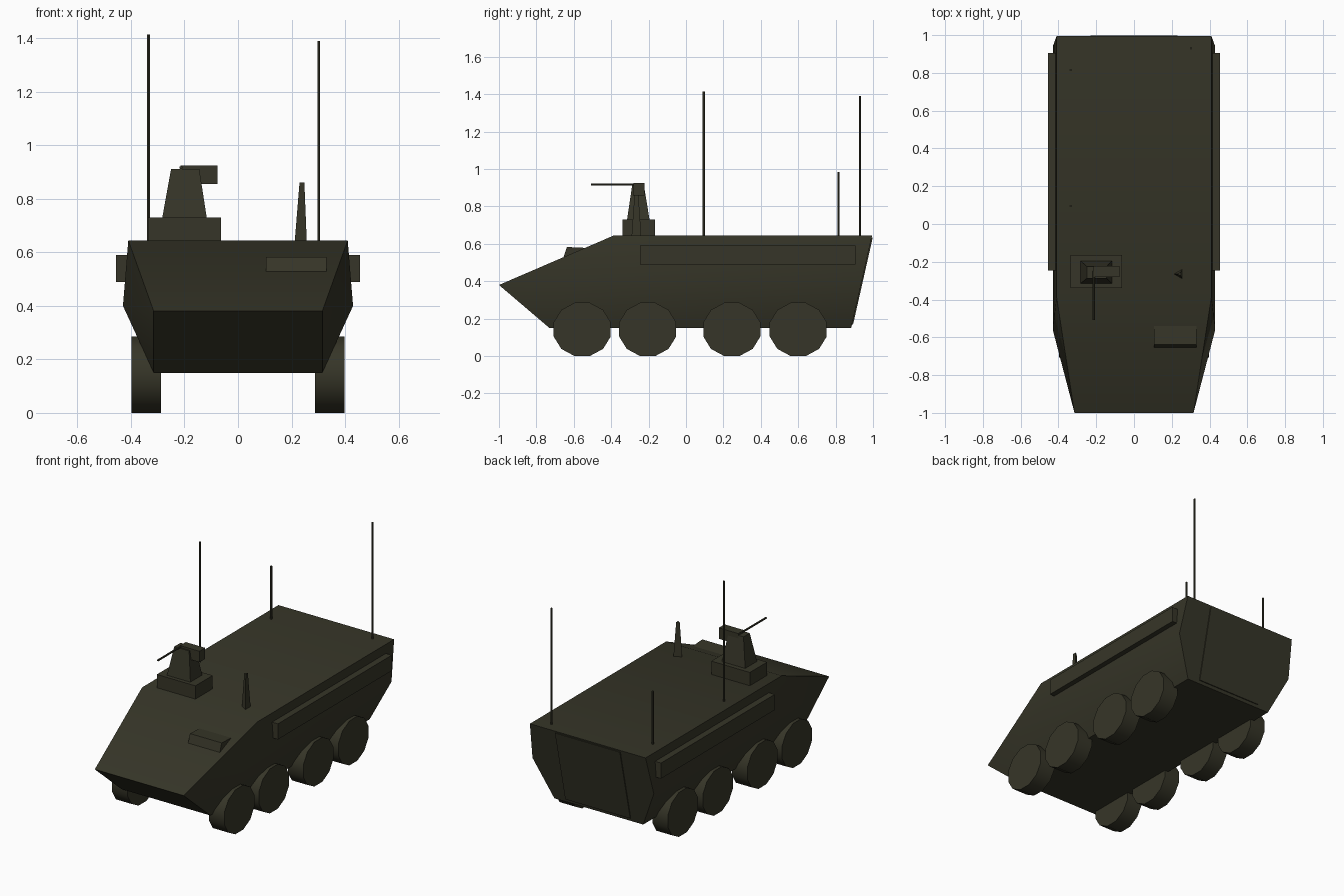
import bpy, bmesh, math
from mathutils import Vector

if "Cube" in bpy.data.objects:
    bpy.data.objects.remove(bpy.data.objects["Cube"])

olive = bpy.data.materials.new("dark olive")
olive.diffuse_color = (0.037, 0.036, 0.021, 1)
olive.use_nodes = True
olive.node_tree.nodes["Principled BSDF"].inputs["Base Color"].default_value = olive.diffuse_color


def finish(name, bm, smooth=None):
    bmesh.ops.recalc_face_normals(bm, faces=bm.faces)
    me = bpy.data.meshes.new(name)
    bm.to_mesh(me)
    bm.free()
    me.materials.append(olive)
    ob = bpy.data.objects.new(name, me)
    bpy.context.collection.objects.link(ob)
    if smooth:
        bpy.ops.object.select_all(action='DESELECT')
        ob.select_set(True)
        bpy.context.view_layer.objects.active = ob
        bpy.ops.object.shade_smooth_by_angle(angle=math.radians(smooth))
    return ob


def hull_of(name, points, smooth=None):
    """Convex solid around a few corner points."""
    bm = bmesh.new()
    for p in points:
        bm.verts.new(p)
    bmesh.ops.convex_hull(bm, input=bm.verts)
    bmesh.ops.dissolve_limit(bm, angle_limit=0.01, verts=bm.verts, edges=bm.edges)
    return finish(name, bm, smooth)


def frustum(name, lo, hi):
    """Block between two rectangles (x0, x1, y0, y1, z)."""
    return hull_of(name, [(x, y, r[4]) for r in (lo, hi) for x in r[:2] for y in r[2:4]])


def box(name, x0, x1, y0, y1, z0, z1):
    return frustum(name, (x0, x1, y0, y1, z0), (x0, x1, y0, y1, z1))


def rod(name, a, b, r1, r2, sides, turn=0, smooth=None):
    """Straight tapered rod from a to b."""
    a, b = Vector(a), Vector(b)
    bm = bmesh.new()
    bmesh.ops.create_cone(bm, cap_ends=True, segments=sides, radius1=r1, radius2=r2,
                          depth=(b - a).length)
    for v in bm.verts:
        x, y = v.co.x, v.co.y
        v.co.x = x * math.cos(turn) - y * math.sin(turn)
        v.co.y = x * math.sin(turn) + y * math.cos(turn)
    rot = (b - a).to_track_quat('Z', 'Y').to_matrix()
    bmesh.ops.rotate(bm, matrix=rot, verts=bm.verts)
    bmesh.ops.translate(bm, vec=(a + b) / 2, verts=bm.verts)
    return finish(name, bm, smooth)


# Armoured hull: half corners, mirrored in x
corners = [(0.315, -1.0, 0.38), (0.41, -0.385, 0.645), (0.41, 0.995, 0.645),
           (0.43, -0.56, 0.40), (0.43, 0.94, 0.40),
           (0.315, -0.73, 0.15), (0.315, 0.883, 0.15)]
hull_of("hull", [(s * x, y, z) for x, y, z in corners for s in (1, -1)], smooth=38)


# Rear ramp plate lying on the sloped back
def back_y(z):
    return 0.883 + (z - 0.15) * 0.112 / 0.495


hull_of("rear_ramp", [(x, back_y(z) + d, z) for x in (-0.23, 0.23)
                      for z in (0.17, 0.635) for d in (-0.003, 0.006)])

# Side stowage boxes and wheels
for s, side in ((1, "right"), (-1, "left")):
    box(side + "_stowage_box", s * 0.38, s * 0.456, -0.247, 0.905, 0.49, 0.59)
    for i, y in enumerate((-0.555, -0.205, 0.245, 0.60)):
        w = rod(f"{side}_wheel_{i + 1}", (s * 0.288, y, 0.1425), (s * 0.398, y, 0.1425),
                0.1475, 0.1475, 12, math.radians(15), smooth=35)
        for v in w.data.vertices:
            v.co.y = y + (v.co.y - y) * 1.07

# Driver hatch on the sloped front
hull_of("driver_hatch", [(x, y, z) for x in (0.105, 0.33) for y, z in
                         ((-0.657, 0.522), (-0.637, 0.583), (-0.53, 0.578), (-0.53, 0.54))])

# Gun station
box("gun_base", -0.337, -0.064, -0.34, -0.165, 0.63, 0.73)
frustum("gun_pedestal", (-0.283, -0.117, -0.315, -0.195, 0.73),
        (-0.25, -0.145, -0.288, -0.225, 0.912))
box("gun_box", -0.215, -0.077, -0.28, -0.222, 0.855, 0.925)
rod("gun_barrel", (-0.213, -0.507, 0.917), (-0.213, -0.25, 0.917), 0.006, 0.006, 8)

# Three-sided sight post on the roof
rod("sight_post", (0.242, -0.265, 0.64), (0.242, -0.265, 0.862), 0.03, 0.012, 3, -math.pi / 2)

# Antennas
for i, (x, y, top) in enumerate(((-0.335, 0.095, 1.415), (0.302, 0.93, 1.39), (-0.335, 0.815, 0.985))):
    rod(f"antenna_{i + 1}", (x, y, 0.64), (x, y, top), 0.006, 0.006, 6)
